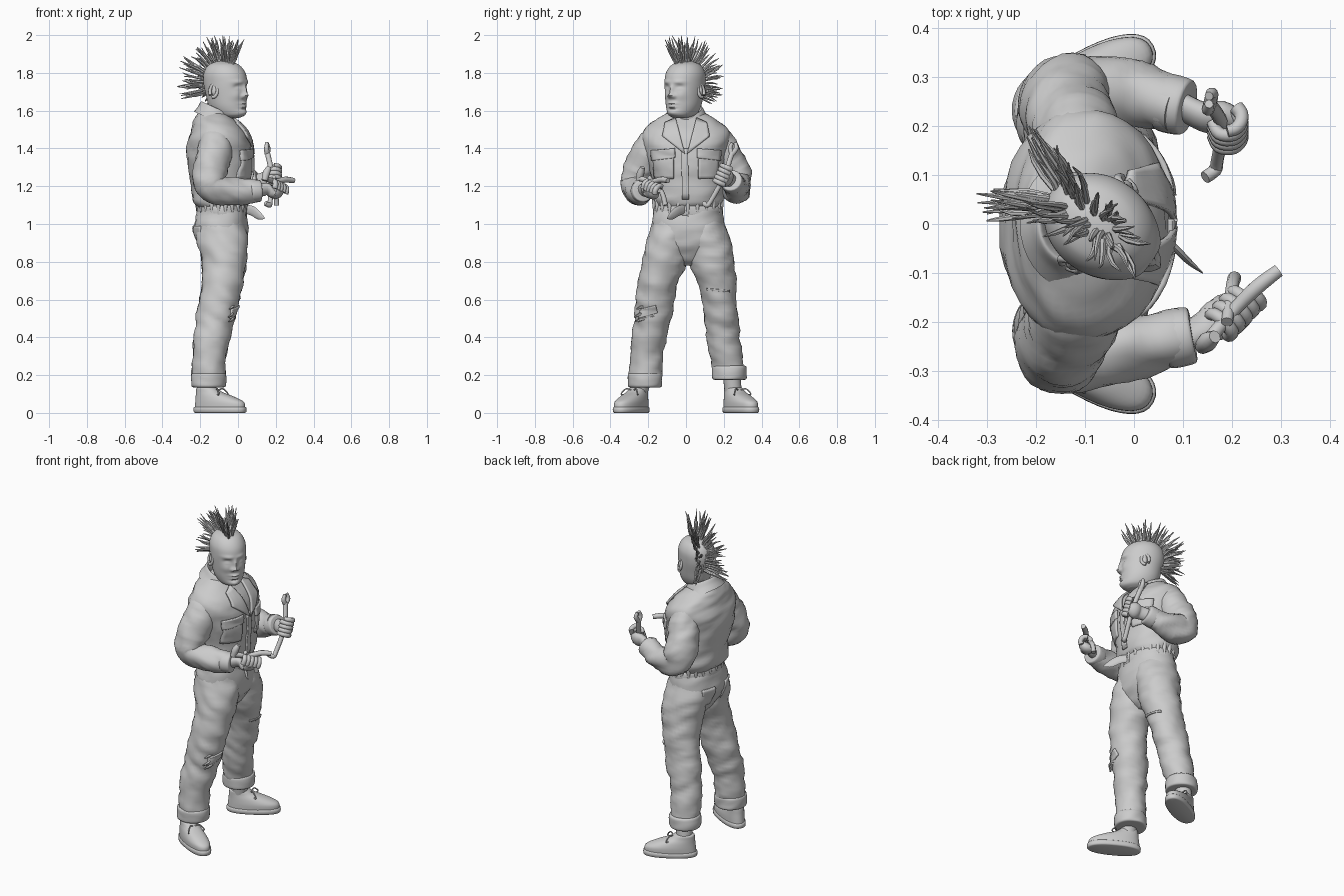
import bpy, bmesh, math, random
from mathutils import Vector, Matrix, noise
from mathutils.bvhtree import BVHTree

random.seed(4)
if "Cube" in bpy.data.objects:
    bpy.data.objects.remove(bpy.data.objects["Cube"])

grey = bpy.data.materials.new("plain_grey")
grey.use_nodes = True
tone = (0.6, 0.6, 0.6, 1)
grey.diffuse_color = tone
grey.node_tree.nodes["Principled BSDF"].inputs["Base Color"].default_value = tone
made = []
X, Y, Z = Vector((1, 0, 0)), Vector((0, 1, 0)), Vector((0, 0, 1))


def finish(name, bm):
    bmesh.ops.recalc_face_normals(bm, faces=bm.faces)
    mesh = bpy.data.meshes.new(name)
    bm.to_mesh(mesh)
    bm.free()
    mesh.materials.append(grey)
    obj = bpy.data.objects.new(name, mesh)
    bpy.context.collection.objects.link(obj)
    made.append(obj)
    return obj


def smooth_path(keys, steps):
    """Catmull-Rom interpolation of tuples."""
    out = []
    for i in range(len(keys) - 1):
        a, b, c, d = (keys[min(max(i + k, 0), len(keys) - 1)] for k in (-1, 0, 1, 2))
        for s in range(steps):
            t = s / steps
            out.append([q + 0.5 * t * (r - p + t * (2 * p - 5 * q + 4 * r - w + t * (3 * (q - r) + w - p)))
                        for p, q, r, w in zip(a, b, c, d)])
    return out + [list(keys[-1])]


def skin(bm, rings):
    loops = [[bm.verts.new(p) for p in ring] for ring in rings]
    n = len(loops[0])
    for a, b in zip(loops, loops[1:]):
        for i in range(n):
            bm.faces.new((a[i], a[(i + 1) % n], b[(i + 1) % n], b[i]))
    bm.faces.new(loops[0])
    bm.faces.new(loops[-1])


def crumple(point, centre, amount):
    """Push a cloth point outward with slanted folds."""
    if not amount:
        return point
    q = Vector((point.x * 7, point.y * 7, point.z * 17 + point.x * 8))
    push = noise.noise(q) + 0.6 * noise.noise(q * 2.1)
    return point + (point - centre).normalized() * push * amount


def stack(name, keys, fold=0, power=1.0, steps=5, segs=36, place=Matrix()):
    """Loft of level ellipses: x, y, half depth, half width, height."""
    rings = []
    for x, y, rx, ry, z in smooth_path(keys, steps):
        ring, mid = [], Vector((x, y, z))
        for i in range(segs):
            a = math.tau * i / segs
            c, s = math.cos(a), math.sin(a)
            p = Vector((x + rx * math.copysign(abs(c) ** power, c), y + ry * math.copysign(abs(s) ** power, s), z))
            ring.append(place @ crumple(p, mid, fold))
        rings.append(ring)
    bm = bmesh.new()
    skin(bm, rings)
    return finish(name, bm)


def sweep(bm, keys, ref=Y, fold=0, steps=4, segs=10, flat=1.0):
    """Round tube along x, y, z, radius points."""
    path = smooth_path(keys, steps)
    pts = [Vector(k[:3]) for k in path]
    rings = []
    for i, p in enumerate(pts):
        t = (pts[min(i + 1, len(pts) - 1)] - pts[max(i - 1, 0)]).normalized()
        u = (ref - t * ref.dot(t)).normalized()
        v = t.cross(u)
        ring = []
        for k in range(segs):
            a = math.tau * k / segs
            ring.append(crumple(p + path[i][3] * (u * math.cos(a) + v * math.sin(a) * flat), p, fold))
        rings.append(ring)
    skin(bm, rings)


def tube(name, keys, **options):
    bm = bmesh.new()
    sweep(bm, keys, **options)
    return finish(name, bm)


def panel(name, target, corners, lift=0.005, side=1, n=8):
    """Cloth patch laid on the target; corners are (y, z) pairs."""
    tree = BVHTree.FromPolygons([v.co for v in target.data.vertices], [list(p.vertices) for p in target.data.polygons])
    a, b, c, d = (Vector(k) for k in corners)
    bm = bmesh.new()
    grid = []
    for i in range(n + 1):
        row = []
        for j in range(n + 1):
            q = a.lerp(b, i / n).lerp(d.lerp(c, i / n), j / n)
            hit = tree.ray_cast(Vector((side, q.x, q.y)), -X * side)[0]
            row.append(bm.verts.new((hit.x + lift * side, q.x, q.y)) if hit else None)
        grid.append(row)
    for i in range(n):
        for j in range(n):
            quad = (grid[i][j], grid[i + 1][j], grid[i + 1][j + 1], grid[i][j + 1])
            if all(quad):
                bm.faces.new(quad)
    obj = finish(name, bm)
    mod = obj.modifiers.new("thickness", "SOLIDIFY")
    mod.thickness, mod.offset = 0.012, 0
    return obj


# Jacket body, trouser seat and waistband
jacket = stack("jacket_body", [(-.085, .01, .12, .165, 1.08), (-.09, .01, .15, .185, 1.13), (-.09, .01, .162, .19, 1.23),
    (-.097, 0, .175, .212, 1.36), (-.103, 0, .165, .235, 1.44), (-.107, 0, .138, .222, 1.5),
    (-.125, 0, .105, .168, 1.55), (-.135, 0, .075, .105, 1.585), (-.135, 0, .05, .06, 1.6)], fold=.01, power=.9)
seat = stack("trouser_seat", [(-.075, .015, .04, .04, .78), (-.075, .015, .08, .11, .82), (-.08, .015, .125, .185, .89),
    (-.09, .01, .143, .195, .98), (-.085, .01, .13, .18, 1.07)], fold=.008, power=.9)
stack("waistband", [(-.085, .01, .122, .176, 1.04), (-.085, .01, .133, .184, 1.05),
    (-.085, .01, .133, .182, 1.09), (-.085, .01, .12, .17, 1.1)], fold=.004)
tube("belt_end", [(.03, 0, 1.08, .022), (.075, -.04, 1.07, .026), (.11, -.075, 1.045, .022), (.14, -.1, 1.03, .004)], ref=Z, flat=.3)
for i in range(22):
    a = math.tau * i / 22
    p = Vector((-.085 + .128 * math.cos(a), .01 + .178 * math.sin(a), 1.09))
    tube("waist_gather", [(*(p - Z * .05), .004), (*p, .011), (*(p + Z * .04), .014)], segs=8, steps=3)

# Collar sloping down to the front, lapels, pockets and seams
slope = Matrix(((1, 0, 0, 0), (0, 1, 0, 0), (-.45, 0, 1, -.05), (0, 0, 0, 1)))
stack("neck_collar", [(-.118, 0, .115, .135, 1.54), (-.115, 0, .098, .108, 1.575), (-.113, 0, .083, .088, 1.61),
    (-.11, 0, .074, .078, 1.605), (-.108, 0, .06, .06, 1.57)], place=slope)
panel("front_placket", jacket, [(-.02, 1.13), (.015, 1.13), (.01, 1.4), (-.025, 1.4)], lift=.004)
for s, word in ((-1, "right"), (1, "left")):
    panel(word + "_lapel", jacket, [(s * .005, 1.37), (s * .125, 1.465), (s * .11, 1.535), (s * .055, 1.56)], lift=.01)
    panel(word + "_chest_pocket", jacket, [(s * .065, 1.24), (s * .165, 1.24), (s * .175, 1.37), (s * .065, 1.37)], lift=.002)
    panel(word + "_pocket_flap", jacket, [(s * .058, 1.35), (s * .18, 1.335), (s * .185, 1.39), (s * .058, 1.4)], lift=.007)
    panel(word + "_back_pocket", seat, [(s * .05, .88), (s * .135, .88), (s * .135, .99), (s * .05, .99)], lift=.003, side=-1)

# Trouser legs, turned-up hems, shoes
legs = {
    "right": (-1, [(-.085, -.075, .1, .09, 1.05), (-.085, -.085, .134, .113, .94), (-.072, -.115, .118, .117, .8),
                   (-.09, -.155, .108, .103, .65), (-.12, -.175, .103, .098, .5), (-.145, -.203, .09, .09, .35),
                   (-.155, -.217, .083, .083, .17)]),
    "left": (1, [(-.085, .095, .1, .09, 1.05), (-.085, .11, .134, .115, .94), (-.072, .137, .118, .118, .8),
                 (-.09, .17, .108, .095, .65), (-.12, .188, .1, .09, .5), (-.145, .205, .09, .088, .35),
                 (-.155, .23, .083, .083, .21)])}
for word, (s, keys) in legs.items():
    leg = stack(word + "_trouser_leg", keys, fold=.011, steps=7)
    x, y, rx, ry, z = keys[-1]
    stack(word + "_turned_hem", [(x, y, r, r, z + h) for r, h in ((.075, -.035), (.09, -.03), (.092, 0), (.09, .035), (.078, .04))],
          fold=.004, steps=3)
    foot = Matrix.Translation((-.095, s * .29, 0)) @ Matrix.Rotation(s * math.radians(29), 4, "Z")
    stack(word + "_shoe_sole", [(0, 0, .145, .055, 0), (0, 0, .153, .063, .006), (0, 0, .153, .063, .028), (0, 0, .145, .056, .032)],
          power=.85, steps=2, place=foot)
    stack(word + "_shoe_upper", [(0, 0, .148, .06, .028), (-.003, 0, .142, .06, .058), (-.03, 0, .112, .055, .085),
          (-.065, 0, .075, .048, .11), (-.08, 0, .056, .045, .13), (-.08, 0, .045, .04, .135)], power=.9, place=foot)
    low = foot @ Vector((-.08, 0, 0))
    stack(word + "_ankle", [(low.x, low.y, .045, .045, .1), (x, y + s * .01, .047, .047, z)])
    for i in range(3):
        cx, cz = .03 - i * .03, .088 + i * .017
        arch = [foot @ Vector((cx - abs(k) * .2, k, cz - abs(k) * .3)) for k in (-.04, 0, .04)]
        tube(word + "_shoe_lace", [(*p, .005) for p in arch], ref=X, segs=6)
    for k in (-1, 1):
        bow = [foot @ Vector(p) for p in ((-.02, 0, .115), (0, k * .03, .128), (.02, k * .05, .1), (.0, k * .035, .095))]
        tube(word + "_lace_bow", [(*p, .004) for p in bow], ref=X, segs=6)
    if s < 0:
        # Torn knee with loose threads
        panel("torn_knee_patch", leg, [(-.25, .5), (-.15, .53), (-.16, .57), (-.24, .55)], lift=.002)
        for i in range(10):
            y0, z0 = random.uniform(-.25, -.16), random.uniform(.49, .57)
            x0 = -.02 - 2.5 * (y0 + .18) ** 2
            tube("knee_thread", [(x0 - .02, y0 - .03, z0 - .015, .004), (x0, y0, z0, .008), (x0 - .01, y0 + .04, z0 + .02, .003)], ref=Z, segs=5)
    else:
        panel("knee_seam", leg, [(.11, .65), (.23, .64), (.23, .65), (.11, .66)], lift=.001)


# Sleeves, cuffs and gripping hands
def hand(word, grip, axis, wrist):
    axis, grip, wrist = axis.normalized(), Vector(grip), Vector(wrist)
    out = grip - wrist
    out = (out - axis * out.dot(axis)).normalized()
    across = axis.cross(out)
    tube(word + "_palm", [(*wrist, .036), (*wrist.lerp(grip, .5), .04), (*(grip - out * .02 + across * .016), .046),
                          (*(grip + out * .015 + across * .024), .03)], ref=axis, segs=16, flat=.7)
    for i in range(5):
        base = grip + axis * (i - 1.6) * .022
        joints = []
        for k in range(5):
            a = math.radians(80 - k * (58 if i < 4 else 35))
            joints.append((*(base + (out * math.cos(a) + across * math.sin(a)) * .03), .0155 - k * .0008))
        tube(word + ("_finger" if i < 4 else "_thumb"), joints, ref=axis, segs=10)


arms = {
    "right": [(-.11, -.09, 1.48, .05), (-.113, -.15, 1.45, .08), (-.125, -.195, 1.38, .092), (-.15, -.247, 1.27, .09),
              (-.135, -.257, 1.195, .083), (-.02, -.252, 1.17, .07), (.1, -.23, 1.175, .056)],
    "left": [(-.11, .09, 1.48, .05), (-.113, .15, 1.45, .08), (-.125, .195, 1.38, .092), (-.145, .25, 1.27, .09),
             (-.115, .264, 1.2, .082), (-.01, .265, 1.19, .068), (.09, .242, 1.225, .056)]}
tools = {"right": ((.2, -.18, 1.19), Vector((.15, .16, -.07))), "left": ((.19, .195, 1.25), Vector((0, .15, .33)))}
for word, keys in arms.items():
    tube(word + "_sleeve", keys, fold=.012, steps=7, segs=28)
    end = Vector(keys[-1][:3])
    way = (end - Vector(keys[-2][:3])).normalized()
    tube(word + "_sleeve_cuff", [(*(end + way * d), r) for d, r in ((-.04, .05), (-.03, .06), (.015, .058), (.02, .045))], segs=20)
    hand(word, tools[word][0], tools[word][1], end + way * .01)

# Hand tools
tube("left_wrench_shaft", [(.155, .245, 1.38, .014), (.18, .2, 1.25, .014), (.17, .13, 1.12, .013),
                           (.165, .11, 1.1, .014), (.145, .095, 1.11, .013)], ref=X)
for k in (-1, 1):
    tube("left_wrench_jaw", [(.155, .245, 1.37, .014), (.155 + k * .004, .25 + k * .016, 1.4, .013), (.153, .253 + k * .008, 1.43, .009)], ref=X)
tube("right_wrench_shaft", [(.15, -.24, 1.24, .015), (.2, -.18, 1.225, .014), (.25, -.13, 1.235, .016), (.295, -.095, 1.23, .014)], ref=Z)
tube("right_wrench_head", [(.14, -.25, 1.23, .016), (.15, -.24, 1.27, .02), (.165, -.23, 1.3, .013)])
tube("right_small_tool", [(.19, -.2, 1.25, .012), (.2, -.13, 1.17, .013), (.205, -.11, 1.1, .014)])

# Head, turned to its right, with soft sculpted features
turn = Matrix.Translation((-.06, -.01, 0)) @ Matrix.Rotation(math.radians(-35), 4, "Z")
stack("neck", [(-.1, 0, .068, .068, 1.46), (-.088, 0, .066, .066, 1.56), (-.08, 0, .066, .066, 1.66)])
head = stack("head", [(.03, 0, .045, .035, 1.562), (.018, 0, .088, .064, 1.578), (.006, 0, .105, .085, 1.62), (-.002, 0, .113, .095, 1.68),
      (-.008, 0, .123, .1, 1.745), (-.013, 0, .116, .097, 1.8), (-.018, 0, .085, .072, 1.842), (-.02, 0, .03, .026, 1.863)],
      steps=9, segs=96)
# Each feature: sideways offset, height, width, tallness, push forward
features = [(0, 1.682, .016, .014, .025), (0, 1.71, .011, .024, .014), (.018, 1.676, .009, .009, .012), (.042, 1.724, .02, .014, -.012),
            (.042, 1.718, .013, .007, .007), (.04, 1.752, .03, .01, .007), (.05, 1.68, .024, .022, .007), (0, 1.638, .026, .007, .012),
            (0, 1.621, .022, .007, .011), (0, 1.629, .028, .003, -.006), (0, 1.59, .03, .016, .012), (0, 1.609, .022, .006, -.006)]
for v in head.data.vertices:
    if v.co.x > 0:
        fade = min(v.co.x / .05, 1)
        v.co.x += fade * sum(push * math.exp(-((abs(v.co.y) - off) / w) ** 2 - ((v.co.z - h) / tall) ** 2)
                             for off, h, w, tall, push in features)
head.data.transform(turn)
for s, word in ((-1, "right"), (1, "left")):
    ear = [turn @ Vector((-.015 + .022 * math.cos(a), s * (.098 + .008 * math.cos(a + 2)), 1.705 + .034 * math.sin(a)))
           for a in (math.radians(d) for d in range(-100, 240, 40))]
    tube(word + "_ear_rim", [(*p, .009) for p in ear], ref=Y, segs=8)
    lobe = [turn @ Vector((-.013, s * .093, z)) for z in (1.675, 1.7, 1.735)]
    tube(word + "_ear_bowl", [(*p, r) for p, r in zip(lobe, (.008, .016, .008))], ref=X)

# Spiked crest from forehead to nape, parted into two fans behind
bm = bmesh.new()
count = 104
for i in range(count):
    f = i / count
    s = 1 if i % 2 else -1
    a = math.radians(62 + 152 * f + random.uniform(-6, 6))
    lean = s * (random.uniform(.02, .25) + .45 * f) * (1.35 if s < 0 else 1)
    base = Vector((-.015 + .115 * math.cos(a), s * random.uniform(.005, .02 + .03 * f), 1.745 + .108 * math.sin(a)))
    way = Vector((math.cos(a), lean, math.sin(a) + .1 * f)).normalized()
    bend = Vector([random.uniform(-.012, .012) for _ in range(3)])
    length = random.uniform(.085, .158 - (.035 if s > 0 else .01) * f)
    pts = [turn @ (base + way * length * t + bend * t * (1 - t) * 3) for t in (0, .35, .7, 1)]
    sweep(bm, [(*p, r) for p, r in zip(pts, (.007, .0065, .005, .0015))], ref=Vector((.3, .9, .2)), steps=1, segs=6)
finish("hair_spikes", bm)

for obj in made:
    obj.select_set(True)
bpy.context.view_layer.objects.active = made[0]
bpy.ops.object.shade_smooth_by_angle(angle=math.radians(50))
